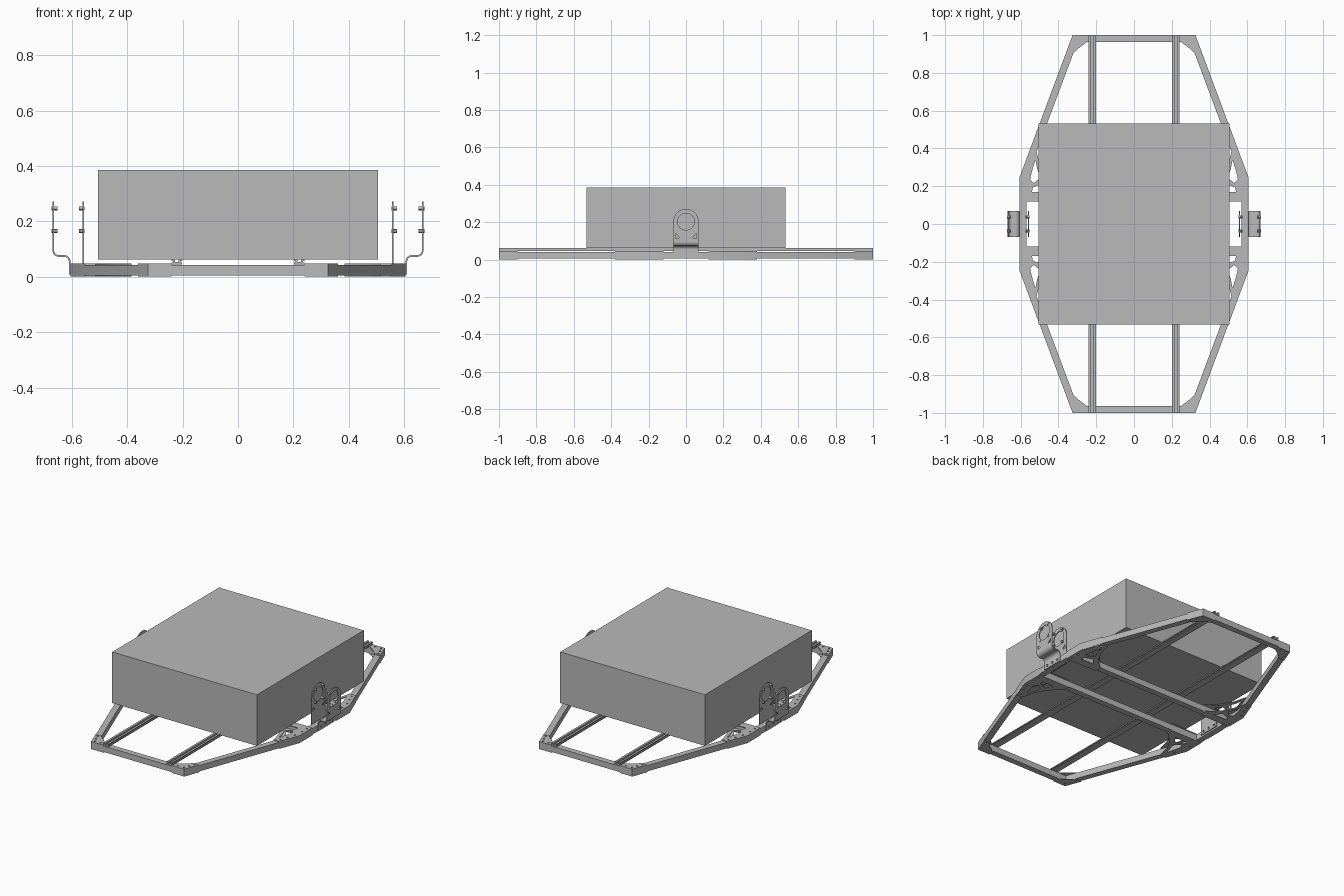
import bpy, bmesh
from math import sin, cos, pi, radians
from mathutils import Matrix

cube = bpy.data.objects.get("Cube")
if cube:
    bpy.data.objects.remove(cube, do_unlink=True)

grey = bpy.data.materials.new("metal grey")
grey.use_nodes = True
grey.diffuse_color = (0.49, 0.49, 0.49, 1)
grey.node_tree.nodes["Principled BSDF"].inputs["Base Color"].default_value = (0.49, 0.49, 0.49, 1)

# Local outline axes (columns) for plates facing x, y or z
FACING = {
    "x": Matrix(((0, 0, 1), (1, 0, 0), (0, 1, 0))).to_4x4(),
    "y": Matrix(((1, 0, 0), (0, 0, -1), (0, 1, 0))).to_4x4(),
    "z": Matrix.Identity(4),
}


def plate(name, loops, lo, hi, axis="z"):
    """Solid plate from an outline followed by hole outlines, between lo and hi on an axis."""
    cu = bpy.data.curves.new(name, "CURVE")
    cu.dimensions = "2D"
    cu.fill_mode = "BOTH"
    cu.extrude = (hi - lo) / 2
    for pts in loops:
        sp = cu.splines.new("POLY")
        sp.points.add(len(pts) - 1)
        for p, (u, v) in zip(sp.points, pts):
            p.co = (u, v, 0, 1)
        sp.use_cyclic_u = True
    tmp = bpy.data.objects.new(name + "_outline", cu)
    bpy.context.collection.objects.link(tmp)
    dg = bpy.context.evaluated_depsgraph_get()
    me = bpy.data.meshes.new_from_object(tmp.evaluated_get(dg))
    bpy.data.objects.remove(tmp, do_unlink=True)
    me.name = name
    me.transform(FACING[axis] @ Matrix.Translation((0, 0, (lo + hi) / 2)))
    bm = bmesh.new()
    bm.from_mesh(me)
    bmesh.ops.remove_doubles(bm, verts=bm.verts, dist=1e-5)
    bmesh.ops.recalc_face_normals(bm, faces=bm.faces)
    bm.to_mesh(me)
    bm.free()
    me.materials.clear()
    me.materials.append(grey)
    me.shade_smooth()
    me.set_sharp_from_angle(angle=radians(30))
    ob = bpy.data.objects.new(name, me)
    bpy.context.collection.objects.link(ob)
    return ob


def arc(cx, cy, r, a0, a1, n=12):
    return [(cx + r * cos(radians(a0 + (a1 - a0) * i / n)),
             cy + r * sin(radians(a0 + (a1 - a0) * i / n))) for i in range(n + 1)]


def circle(cx, cy, r, n=24):
    return [(cx + r * cos(2 * pi * i / n), cy + r * sin(2 * pi * i / n)) for i in range(n)]


def rect(x0, x1, y0, y1):
    return [(x0, y0), (x1, y0), (x1, y1), (x0, y1)]


def flip(loops, sx, sy=1):
    return [[(sx * u, sy * v) for u, v in lp] for lp in loops]


def octagon(x_end, y_end, x_side, y_side):
    return [(x_end, y_end), (x_side, y_side), (x_side, -y_side), (x_end, -y_end),
            (-x_end, -y_end), (-x_side, -y_side), (-x_side, y_side), (-x_end, y_end)]


# Main box and the eight-sided frame under it
plate("main_box", [rect(-0.505, 0.505, -0.532, 0.532)], 0.063, 0.385)
plate("perimeter_frame", [octagon(0.325, 1, 0.605, 0.25),
                          octagon(0.299, 0.963, 0.568, 0.244)], 0.005, 0.042)

# Cross beams between the sides
for sy, end in ((-1, "front"), (1, "back")):
    plate(end + "_cross_beam", [flip([rect(-0.57, 0.57, 0.123, 0.16)], 1, sy)[0]], 0.005, 0.042)

# Slotted lengthwise rails
half = [(0.019, 0.045), (0.019, 0.051), (0.013, 0.051), (0.013, 0.057),
        (0.019, 0.057), (0.019, 0.063), (0.006, 0.063), (0.006, 0.053)]
profile = half + [(-u, v) for u, v in reversed(half)]
for sx, side in ((-1, "right"), (1, "left")):
    plate(side + "_rail", [[(u + sx * 0.221, v) for u, v in profile]], -1, 1, "y")

# Corner and side gussets, above and below the frame
corner = [[(0.325, 1), (0.362, 0.902), (0.322, 0.902), (0.3, 0.925),
           (0.25, 0.963), (0.24, 0.963), (0.24, 1)]]
corner += [circle(x, y, 0.006, 10) for x, y in ((0.27, 0.982), (0.31, 0.982), (0.325, 0.95), (0.338, 0.917))]
brace = [[(0.605, 0.12), (0.605, 0.25), (0.556, 0.38), (0.515, 0.38), (0.495, 0.3),
          (0.46, 0.23), (0.385, 0.16), (0.385, 0.12)],
         [(0.522, 0.34), (0.54, 0.28), (0.55, 0.235), (0.53, 0.217), (0.495, 0.245), (0.512, 0.29)],
         [(0.535, 0.195), (0.54, 0.17), (0.45, 0.17), (0.485, 0.213)]]
brace += [circle(x, y, 0.006, 10) for x, y in ((0.585, 0.15), (0.585, 0.2), (0.58, 0.26),
                                               (0.562, 0.31), (0.545, 0.355))]
for sx, side in ((-1, "right"), (1, "left")):
    for sy, end in ((-1, "front"), (1, "back")):
        for lo, hi, level in ((0, 0.005, "lower"), (0.042, 0.047, "upper")):
            tag = "_".join((side, end, level))
            plate(tag + "_corner_gusset", flip(corner, sx, sy), lo, hi)
            plate(tag + "_side_gusset", flip(brace, sx, sy), lo, hi)

# Mounting brackets: ring plates, bent foot and bolts
W = 0.068
ring_holes = [circle(0, 0.203, 0.045, 32)]
for s in (-1, 1):
    ring_holes.append([(s * 0.057, 0.112), (s * 0.057, 0.142), (s * 0.035, 0.118)])
bolt_holes = [circle(y, 0.027, 0.007, 12) for y in (-0.045, 0, 0.045)]
arch = arc(0, 0.203, W, 0, 180, 24)
bend = (arc(0.628, 0.055, 0.023, 180, 90, 8) + arc(0.647, 0.095, 0.017, -90, 0, 8)
        + arc(0.647, 0.095, 0.023, 0, -90, 8) + arc(0.628, 0.055, 0.017, 90, 180, 8))


def x_plate(name, loops, sx, lo, hi):
    plate(name, loops, min(sx * lo, sx * hi), max(sx * lo, sx * hi), "x")


for sx, side in ((-1, "right"), (1, "left")):
    x_plate(side + "_inner_ring_plate", [[(-W, 0.01), (W, 0.01)] + arch] + ring_holes + bolt_holes,
            sx, 0.556, 0.562)
    x_plate(side + "_outer_ring_plate", [[(-W, 0.095), (W, 0.095)] + arch] + ring_holes,
            sx, 0.664, 0.67)
    x_plate(side + "_bracket_flange", [rect(-W, W, 0.008, 0.055)] + bolt_holes, sx, 0.605, 0.611)
    plate(side + "_bracket_bend", flip([bend], sx), -W, W, "y")
    for y in (-0.037, 0.037):
        for z in (0.165, 0.247):
            x_plate(side + "_inner_bolt", [circle(y, z, 0.007, 12)], sx, 0.554, 0.574)
            x_plate(side + "_outer_bolt", [circle(y, z, 0.007, 12)], sx, 0.652, 0.673)
